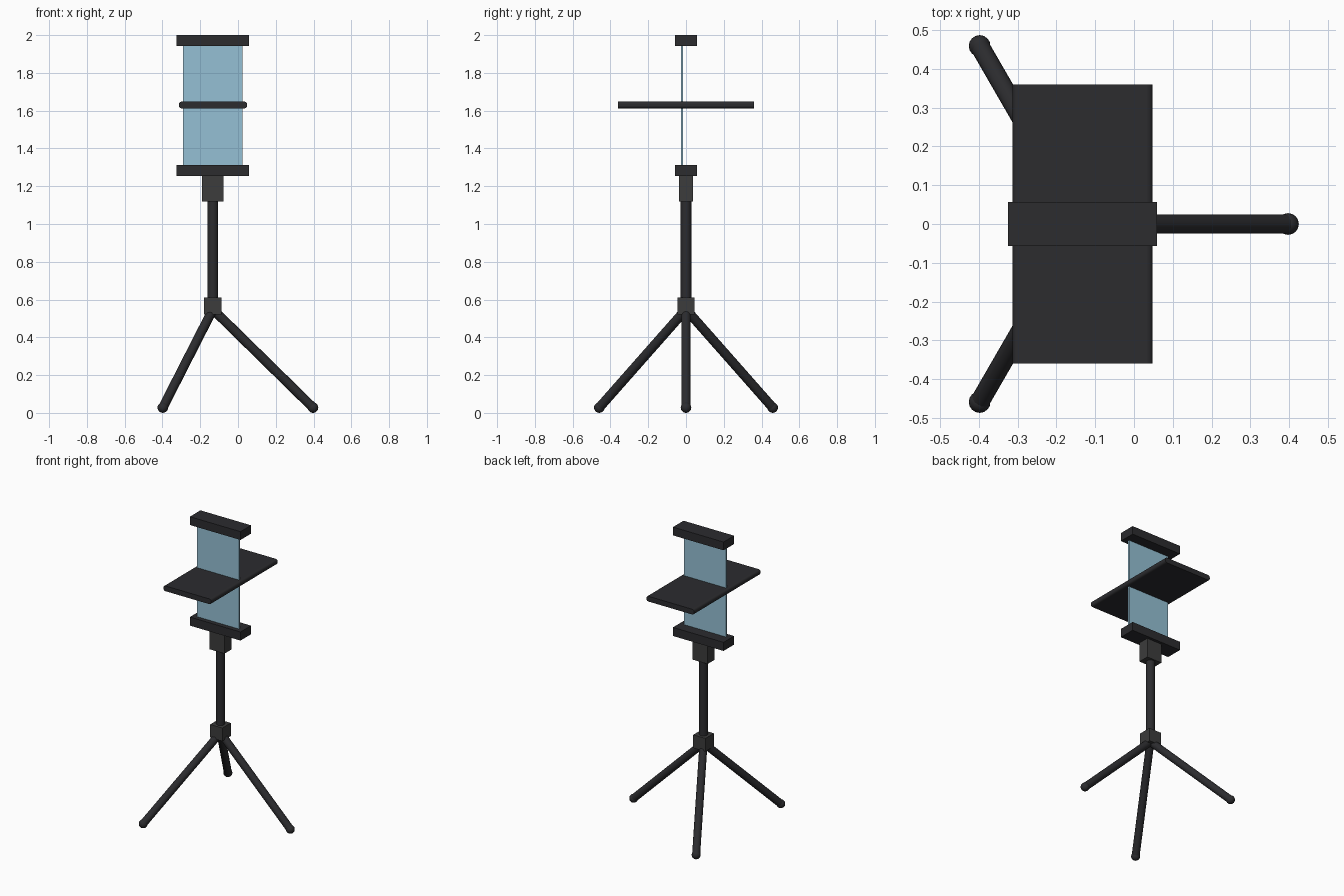
import bpy, math
from mathutils import Vector

if "Cube" in bpy.data.objects:
    bpy.data.objects.remove(bpy.data.objects["Cube"])

CX = -0.133  # column axis


def material(name, color):
    m = bpy.data.materials.new(name)
    m.diffuse_color = color
    m.use_nodes = True
    m.node_tree.nodes["Principled BSDF"].inputs["Base Color"].default_value = m.diffuse_color
    return m


DARK = material("dark_plastic", (0.025, 0.025, 0.028, 1))
HUB = material("hub_plastic", (0.045, 0.045, 0.045, 1))
GLASS = material("blue_glass", (0.30, 0.53, 0.66, 0.85))


def finish(name, mat, smooth=False):
    ob = bpy.context.object
    ob.name = name
    ob.data.materials.append(mat)
    if smooth:
        bpy.ops.object.shade_smooth_by_angle(angle=math.radians(40))
    return ob


def box(name, lo, hi, mat):
    lo, hi = Vector(lo), Vector(hi)
    bpy.ops.mesh.primitive_cube_add(size=1, location=(lo + hi) / 2)
    bpy.context.object.scale = hi - lo
    bpy.ops.object.transform_apply(location=False, rotation=False, scale=True)
    return finish(name, mat)


def rod(name, a, b, r, mat):
    a, b = Vector(a), Vector(b)
    d = b - a
    bpy.ops.mesh.primitive_cylinder_add(vertices=16, radius=r, depth=d.length, location=(a + b) / 2)
    bpy.context.object.rotation_euler = d.to_track_quat('Z', 'Y').to_euler()
    return finish(name, mat, True)


# Legs with ball feet, spread evenly round the column
for i in range(3):
    t = i * math.tau / 3
    foot = (CX + 0.53 * math.cos(t), 0.53 * math.sin(t), 0.028)
    rod(f"leg_{i + 1}", (CX, 0, 0.548), foot, 0.025, DARK)
    bpy.ops.mesh.primitive_uv_sphere_add(segments=16, ring_count=10, radius=0.028, location=foot)
    finish(f"foot_{i + 1}", DARK, True)

# Column
box("leg_hub", (CX - 0.046, -0.046, 0.52), (CX + 0.046, 0.046, 0.61), HUB)
rod("center_pole", (CX, 0, 0.56), (CX, 0, 1.14), 0.028, DARK)
box("neck_block", (CX - 0.057, -0.038, 1.12), (CX + 0.057, 0.038, 1.255), HUB)

# Clamp bars and the glass panel between them
for name, z0, z1 in (("lower_clamp", 1.253, 1.312), ("upper_clamp", 1.943, 2.0)):
    box(name, (-0.325, -0.057, z0), (0.059, 0.057, z1), DARK)
box("glass_panel", (-0.291, -0.027, 1.30), (0.025, -0.016, 1.95), GLASS)

# Flat slab through the panel, its long edges rounded
slab = box("cross_slab", (-0.313, -0.36, 1.612), (0.048, 0.36, 1.648), DARK)
bw = slab.data.attributes.new("bevel_weight_edge", 'FLOAT', 'EDGE')
for e in slab.data.edges:
    p, q = (slab.data.vertices[v].co for v in e.vertices)
    bw.data[e.index].value = float(abs(p.y - q.y) > 0.1)
bev = slab.modifiers.new("round_edges", 'BEVEL')
bev.limit_method = 'WEIGHT'
bev.width = 0.014
bev.segments = 4
bpy.context.view_layer.objects.active = slab
bpy.ops.object.shade_smooth_by_angle(angle=math.radians(40))
